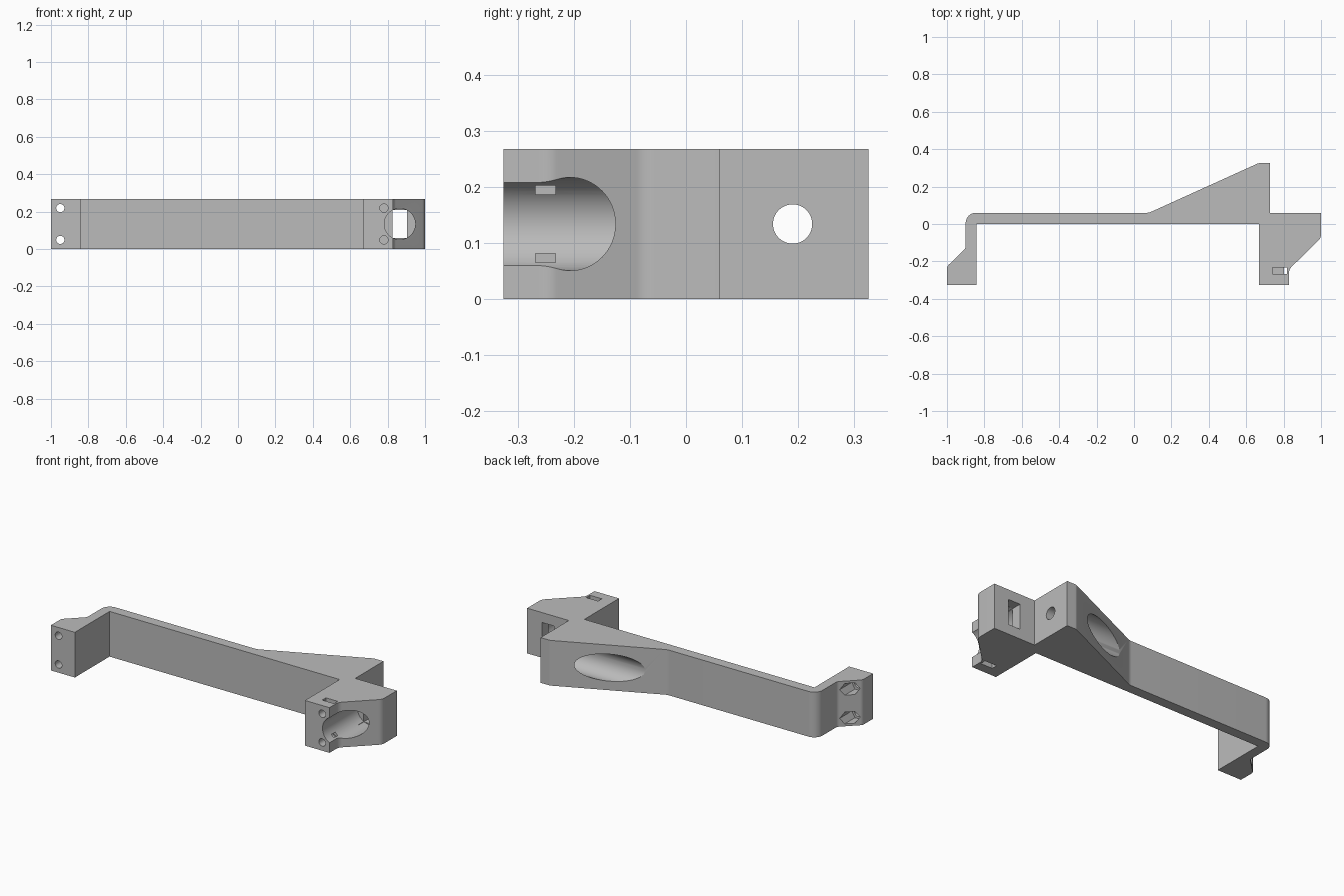
import bpy, bmesh, math
from mathutils import Vector, Matrix

cube = bpy.data.objects.get("Cube")
if cube:
    bpy.data.objects.remove(cube, do_unlink=True)

H = 0.268          # bracket height
MID = H / 2
SCREW_Z = 0.085    # screw offset above and below the middle

grey = bpy.data.materials.new("plain grey")
grey.use_nodes = True
colour = (0.5, 0.5, 0.5, 1)
grey.diffuse_color = colour
grey.node_tree.nodes["Principled BSDF"].inputs["Base Color"].default_value = colour


def rounded(corners, steps=8):
    """Outline from (x, y, fillet radius) corners."""
    out = []
    for i, (x, y, r) in enumerate(corners):
        p = Vector((x, y))
        if not r:
            out.append(p)
            continue
        a = (Vector(corners[i - 1][:2]) - p).normalized()
        b = (Vector(corners[(i + 1) % len(corners)][:2]) - p).normalized()
        half = a.angle(b) / 2
        centre = p + (a + b).normalized() * r / math.sin(half)
        start = p + a * r / math.tan(half) - centre
        end = p + b * r / math.tan(half) - centre
        sweep = math.atan2(start.x * end.y - start.y * end.x, start.dot(end))
        for k in range(steps + 1):
            out.append(centre + Matrix.Rotation(sweep * k / steps, 2) @ start)
    return out


def to_object(bm, name):
    bmesh.ops.recalc_face_normals(bm, faces=bm.faces)
    mesh = bpy.data.meshes.new(name)
    bm.to_mesh(mesh)
    bm.free()
    mesh.materials.append(grey)
    ob = bpy.data.objects.new(name, mesh)
    bpy.context.collection.objects.link(ob)
    return ob


def cut(tool):
    tool.hide_render = True
    mod = bracket.modifiers.new("cut", 'BOOLEAN')
    mod.operation = 'DIFFERENCE'
    mod.solver = 'EXACT'
    mod.object = tool
    bpy.ops.object.modifier_apply(modifier=mod.name)
    bpy.data.objects.remove(tool, do_unlink=True)


def bore(name, axis, start, end, a, z, r, sides=48):
    """Cut a round or hexagonal hole along x or y."""
    bm = bmesh.new()
    bmesh.ops.create_cone(bm, cap_ends=True, segments=sides, radius1=r,
                          radius2=r, depth=end - start)
    mid = (start + end) / 2
    if axis == 'Y':
        turn = Matrix.Rotation(math.pi / 2, 4, 'X')
        if sides == 6:     # points of the nut face sideways
            turn = turn @ Matrix.Rotation(math.pi / 6, 4, 'Z')
        place = Matrix.Translation((a, mid, z))
    else:
        turn = Matrix.Rotation(math.pi / 2, 4, 'Y')
        place = Matrix.Translation((mid, a, z))
    if sides == 6:
        corner = max((turn @ v.co).x for v in bm.verts)
        if corner < r * 0.95:
            turn = turn @ Matrix.Rotation(math.pi / 6, 4, 'Z')
    bmesh.ops.transform(bm, matrix=place @ turn, verts=bm.verts)
    cut(to_object(bm, name))


def box_cut(name, low, high):
    low, high = Vector(low), Vector(high)
    bm = bmesh.new()
    bmesh.ops.create_cube(bm, size=1)
    for v in bm.verts:
        v.co = (low + high) / 2 + v.co * (high - low)
    cut(to_object(bm, name))


# Bracket body: plan outline raised to full height
outline = rounded([
    (-1, -0.325, 0), (-1, -0.227, 0.03), (-0.90, -0.13, 0.03),
    (-0.90, 0.06, 0.055), (0.08, 0.06, 0.06), (0.665, 0.325, 0.03),
    (0.727, 0.325, 0), (0.727, 0.06, 0), (1, 0.06, 0),
    (1, -0.075, 0.05), (0.828, -0.243, 0.05), (0.828, -0.325, 0),
    (0.667, -0.325, 0), (0.667, 0, 0), (-0.843, 0, 0), (-0.843, -0.325, 0)])
bm = bmesh.new()
base = bm.faces.new([bm.verts.new((p.x, p.y, 0)) for p in outline])
top = bmesh.ops.extrude_face_region(bm, geom=[base])["geom"]
bmesh.ops.translate(bm, vec=(0, 0, H),
                    verts=[g for g in top if isinstance(g, bmesh.types.BMVert)])
bracket = to_object(bm, "bracket")
bpy.context.view_layer.objects.active = bracket
bracket.select_set(True)

# Round socket in the right block with a window through its back wall
bore("socket", 'Y', -0.4, 0.0, 0.865, MID, 0.083, 64)
box_cut("window", (0.825, -0.05, MID - 0.075), (0.903, 0.1, MID + 0.075))

# Wide recess in the sloping brace, with a smaller hole through the end wall
bore("recess", 'X', -0.1, 0.665, 0.19, MID, 0.08, 64)
bore("cable_hole", 'X', 0.6, 0.8, 0.19, MID, 0.035)

# Screw holes, nut pockets and nut slots, above and below the middle
for side in (-1, 1):
    z = MID + side * SCREW_Z
    bore("foot_screw", 'Y', -0.4, 0.0, -0.95, z, 0.022, 32)
    bore("nut_pocket", 'Y', -0.255, 0.0, -0.95, z, 0.04, 6)
    bore("block_screw", 'Y', -0.4, -0.19, 0.78, z, 0.022, 32)
    inner, outer = MID + side * 0.053, MID + side * 0.2
    box_cut("nut_slot", (0.74, -0.268, min(inner, outer)),
            (0.818, -0.233, max(inner, outer)))

bpy.ops.object.shade_smooth_by_angle(angle=math.radians(25))
